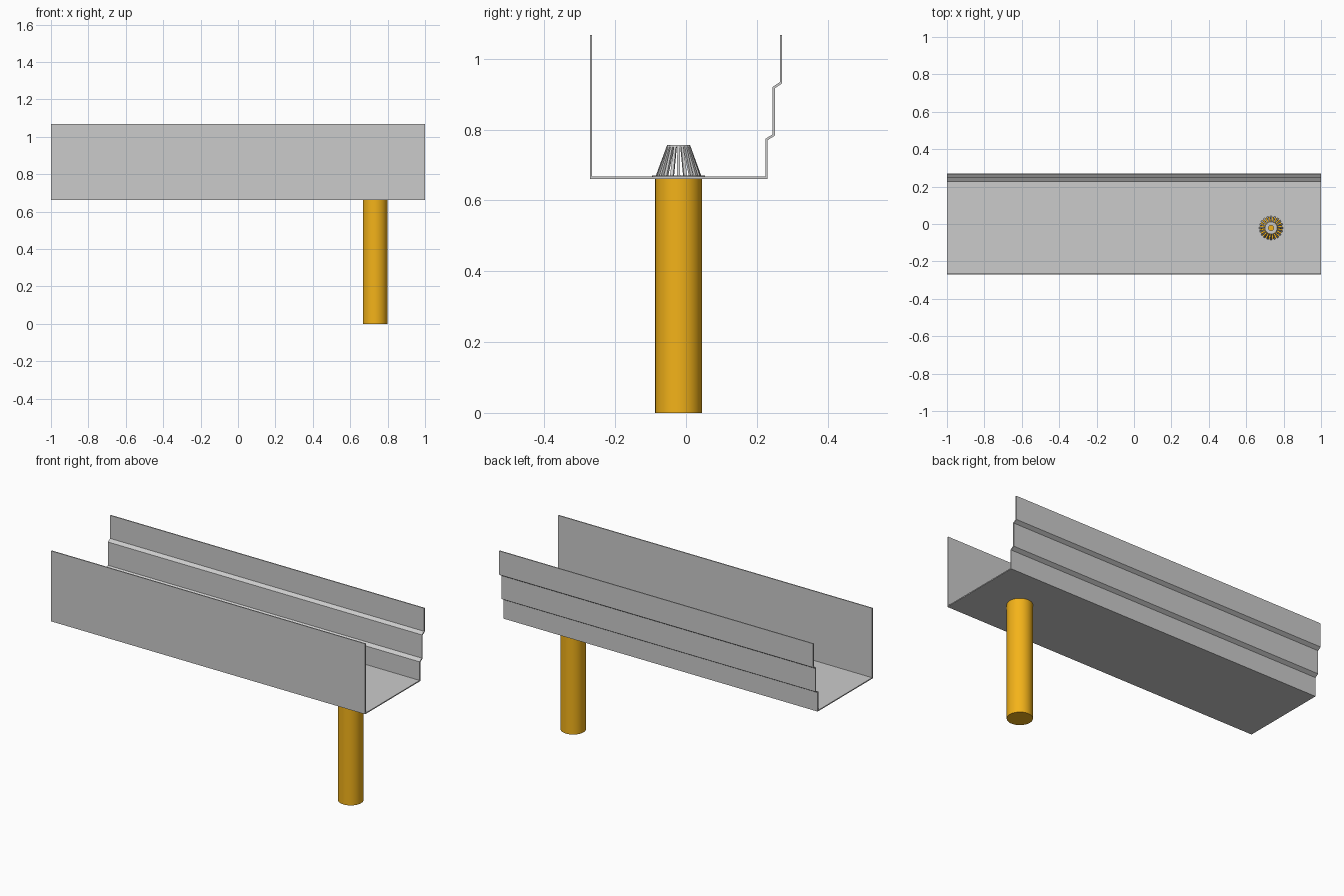
import bpy, bmesh, math
from mathutils import Vector

if "Cube" in bpy.data.objects:
    bpy.data.objects.remove(bpy.data.objects["Cube"])

CX, CY = 0.733, -0.021      # outlet centre
FLOOR, T, TOP = 0.661, 0.006, 1.067


def make_object(name, bm, color=None, smooth=False):
    bmesh.ops.recalc_face_normals(bm, faces=bm.faces)
    me = bpy.data.meshes.new(name)
    bm.to_mesh(me)
    bm.free()
    ob = bpy.data.objects.new(name, me)
    bpy.context.collection.objects.link(ob)
    if color:
        mat = bpy.data.materials.new(name + "_paint")
        mat.diffuse_color = color
        mat.use_nodes = True
        mat.node_tree.nodes["Principled BSDF"].inputs["Base Color"].default_value = mat.diffuse_color
        me.materials.append(mat)
    if smooth:
        bpy.ops.object.select_all(action='DESELECT')
        ob.select_set(True)
        bpy.context.view_layer.objects.active = ob
        bpy.ops.object.shade_smooth_by_angle(angle=math.radians(35))
    return ob


def revolve(bm, profile, n=48):
    """Ring with a closed (radius, z) cross-section around the outlet axis."""
    rings = []
    for i in range(n):
        a = 2 * math.pi * i / n
        rings.append([bm.verts.new((CX + r * math.cos(a), CY + r * math.sin(a), z))
                      for r, z in profile])
    m = len(profile)
    for i in range(n):
        p, q = rings[i], rings[(i + 1) % n]
        for j in range(m):
            k = (j + 1) % m
            bm.faces.new((p[j], q[j], q[k], p[k]))


# Gutter channel: bent sheet profile (y, z) extruded along x
outer = [(-0.271, TOP), (-0.271, FLOOR), (0.23, FLOOR), (0.23, 0.77), (0.251, 0.783),
         (0.251, 0.917), (0.271, 0.93), (0.271, TOP)]
inner = [(-0.271 + T, TOP), (-0.271 + T, FLOOR + T), (0.23 - T, FLOOR + T),
         (0.23 - T, 0.774), (0.251 - T, 0.787), (0.251 - T, 0.921),
         (0.271 - T, 0.934), (0.271 - T, TOP)]
bm = bmesh.new()
loops = [[[bm.verts.new((x, y, z)) for y, z in prof] for prof in (outer, inner)]
         for x in (-1, 1)]
(o0, i0), (o1, i1) = loops
for j in range(len(outer) - 1):
    for a, b in ((o0, o1), (i0, i1), (o0, i0), (o1, i1)):
        bm.faces.new((a[j], a[j + 1], b[j + 1], b[j]))
for j in (0, -1):
    bm.faces.new((o0[j], o1[j], i1[j], i0[j]))
make_object("gutter_channel", bm)

# Downpipe, reaching just through the gutter floor
bm = bmesh.new()
height = FLOOR + T + 0.001
bmesh.ops.create_cone(bm, cap_ends=True, segments=64, radius1=0.066, radius2=0.066,
                      depth=height)
bmesh.ops.translate(bm, verts=bm.verts, vec=(CX, CY, height / 2))
make_object("downpipe", bm, (0.9, 0.45, 0.01, 1), True)

# Strainer flange and top ring
bm = bmesh.new()
revolve(bm, [(0.060, 0.665), (0.0745, 0.665), (0.0745, 0.671), (0.060, 0.671)])
make_object("strainer_flange", bm, smooth=True)
bm = bmesh.new()
revolve(bm, [(0.014, 0.751), (0.034, 0.751), (0.0325, 0.757), (0.014, 0.757)])
make_object("strainer_top_ring", bm, smooth=True)

# Strainer bars: tapered blades leaning inwards
bm = bmesh.new()
COUNT = 20
for i in range(COUNT):
    a = 2 * math.pi * i / COUNT
    rad = Vector((math.cos(a), math.sin(a), 0))
    tan = Vector((-math.sin(a), math.cos(a), 0))
    ends = []
    for z, r0, r1, w in ((0.669, 0.056, 0.0645, 0.0048), (0.756, 0.024, 0.0328, 0.0032)):
        ends.append([bm.verts.new(Vector((CX, CY, z)) + rad * r + tan * s * w)
                     for r, s in ((r0, -1), (r1, -1), (r1, 1), (r0, 1))])
    lo, hi = ends
    bm.faces.new(lo)
    bm.faces.new(hi)
    for j in range(4):
        k = (j + 1) % 4
        bm.faces.new((lo[j], lo[k], hi[k], hi[j]))
make_object("strainer_bars", bm)
